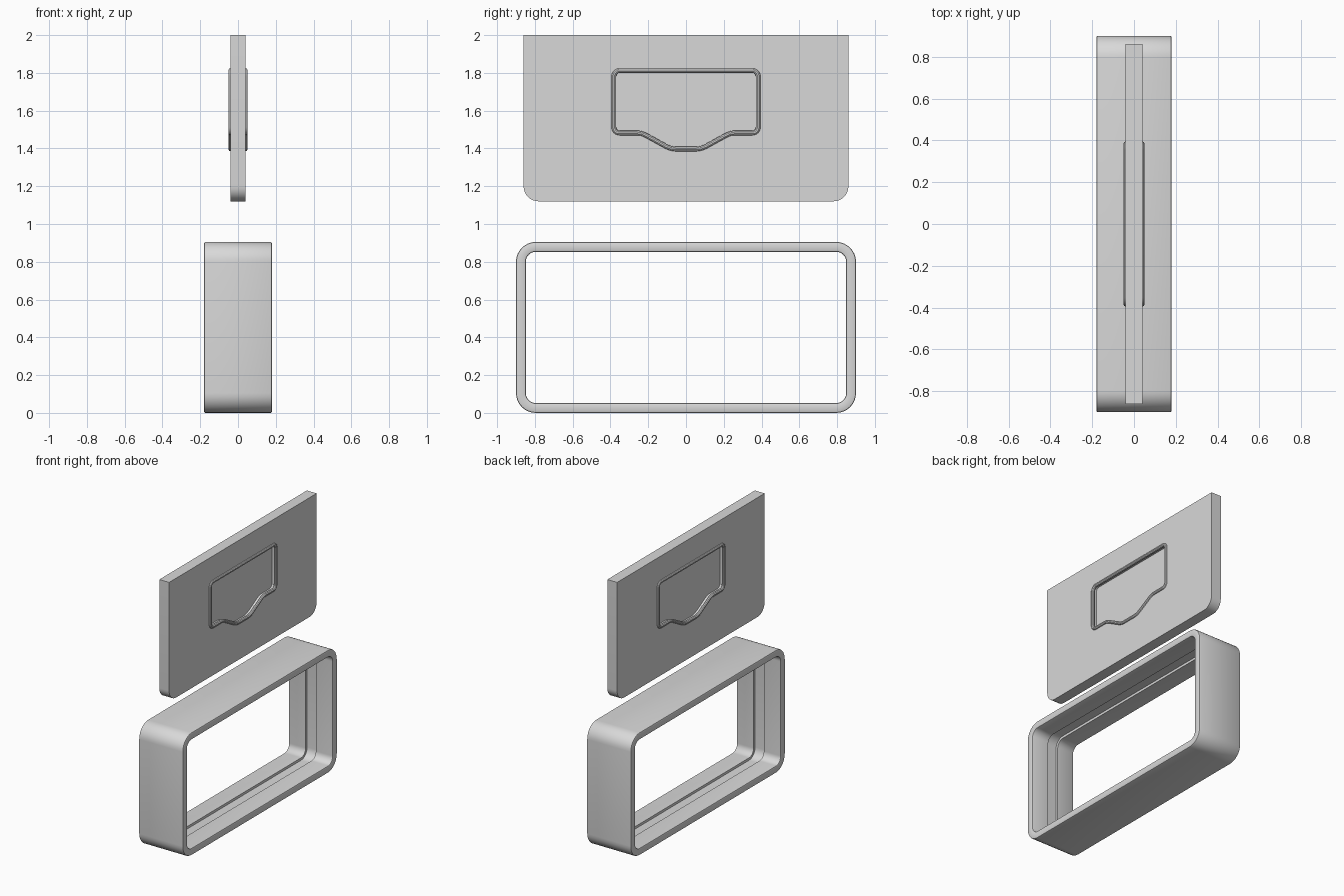
import bpy, bmesh
from math import radians, tan
from mathutils import Vector

cube = bpy.data.objects.get("Cube")
if cube:
    bpy.data.objects.remove(cube)

GREY = (0.69, 0.69, 0.69, 1)
mat = bpy.data.materials.new("light_grey")
mat.use_nodes = True
mat.diffuse_color = GREY
mat.node_tree.nodes["Principled BSDF"].inputs["Base Color"].default_value = GREY


def rounded(corners, steps=8):
    """Closed outline from (y, z, radius) corners, each filleted by an arc."""
    out = []
    for i, (y, z, r) in enumerate(corners):
        p = Vector((y, z))
        if r <= 0:
            out.append(p)
            continue
        a = (Vector(corners[i - 1][:2]) - p).normalized()
        b = (Vector(corners[(i + 1) % len(corners)][:2]) - p).normalized()
        reach = r / tan(a.angle(b) / 2)
        centre = p + (a + b).normalized() * Vector((reach, r)).length
        start = (p + a * reach - centre).normalized()
        end = (p + b * reach - centre).normalized()
        for k in range(steps + 1):
            out.append(centre + start.slerp(end, k / steps) * r)
    return out


def outline_object(name, outlines, extrude=0, bevel=0, x=0):
    """Filled slab (extrude) or round bead (bevel) standing in the YZ plane."""
    cu = bpy.data.curves.new(name, "CURVE")
    cu.dimensions = "3D" if bevel else "2D"
    cu.fill_mode = "FULL" if bevel else "BOTH"
    cu.extrude, cu.bevel_depth, cu.bevel_resolution = extrude, bevel, 3
    for pts in outlines:
        s = cu.splines.new("POLY")
        s.points.add(len(pts) - 1)
        for sp, p in zip(s.points, pts):
            sp.co = (p.x, p.y, 0, 1)
        s.use_cyclic_u = True
    ob = bpy.data.objects.new(name, cu)
    ob.location.x = x
    ob.rotation_euler = (radians(90), 0, radians(90))
    bpy.context.collection.objects.link(ob)
    finish(ob, convert=True)


def finish(ob, convert=False):
    bpy.ops.object.select_all(action="DESELECT")
    ob.select_set(True)
    bpy.context.view_layer.objects.active = ob
    if convert:
        bpy.ops.object.convert(target="MESH")
        ob = bpy.context.object
    ob.data.materials.clear()
    ob.data.materials.append(mat)
    bpy.ops.object.shade_smooth_by_angle(angle=radians(35))


# Frame: a wall section swept round a rounded rectangle, grooved inside
HY, H, HX, WALL, GROOVE, B = 0.9, 0.905, 0.18, 0.052, 0.018, 0.008
half_section = [(0, HX - B), (B * 0.3, HX - B * 0.3), (B, HX),
                (WALL - B, HX), (WALL - B * 0.3, HX - B * 0.3), (WALL, HX - B),
                (WALL, 0.042), (WALL - GROOVE, 0.042)]
section = half_section + [(d, -x) for d, x in reversed(half_section)]
bm = bmesh.new()
loops = []
for d, x in section:
    y, r = HY - d, 0.105 - d
    path = rounded([(-y, d, r), (y, d, r), (y, H - d, r), (-y, H - d, r)])
    loops.append([bm.verts.new((x, p.x, p.y)) for p in path])
for i, a in enumerate(loops):
    b = loops[i - 1]
    for k in range(len(a)):
        bm.faces.new((a[k - 1], a[k], b[k], b[k - 1]))
bmesh.ops.recalc_face_normals(bm, faces=bm.faces)
me = bpy.data.meshes.new("frame")
bm.to_mesh(me)
bm.free()
frame = bpy.data.objects.new("frame", me)
bpy.context.collection.objects.link(frame)
finish(frame)

# Panel: square at the top, rounded at the bottom, with a window for the recess
panel = rounded([(-0.86, 1.12, 0.08), (0.86, 1.12, 0.08), (0.86, 2, 0), (-0.86, 2, 0)])
half = [(0.08, 1.397, 0.12), (0.235, 1.482, 0.1), (0.382, 1.482, 0.03), (0.382, 1.812, 0.03)]
recess = rounded(half + [(-y, z, r) for y, z, r in reversed(half)])
outline_object("panel", [panel, recess], extrude=0.04)
outline_object("recess_floor", [recess], extrude=0.01)

# Raised round bead around the recess on both faces
for side, x in (("left", 0.039), ("right", -0.039)):
    outline_object("recess_rim_" + side, [recess], bevel=0.0125, x=x)
